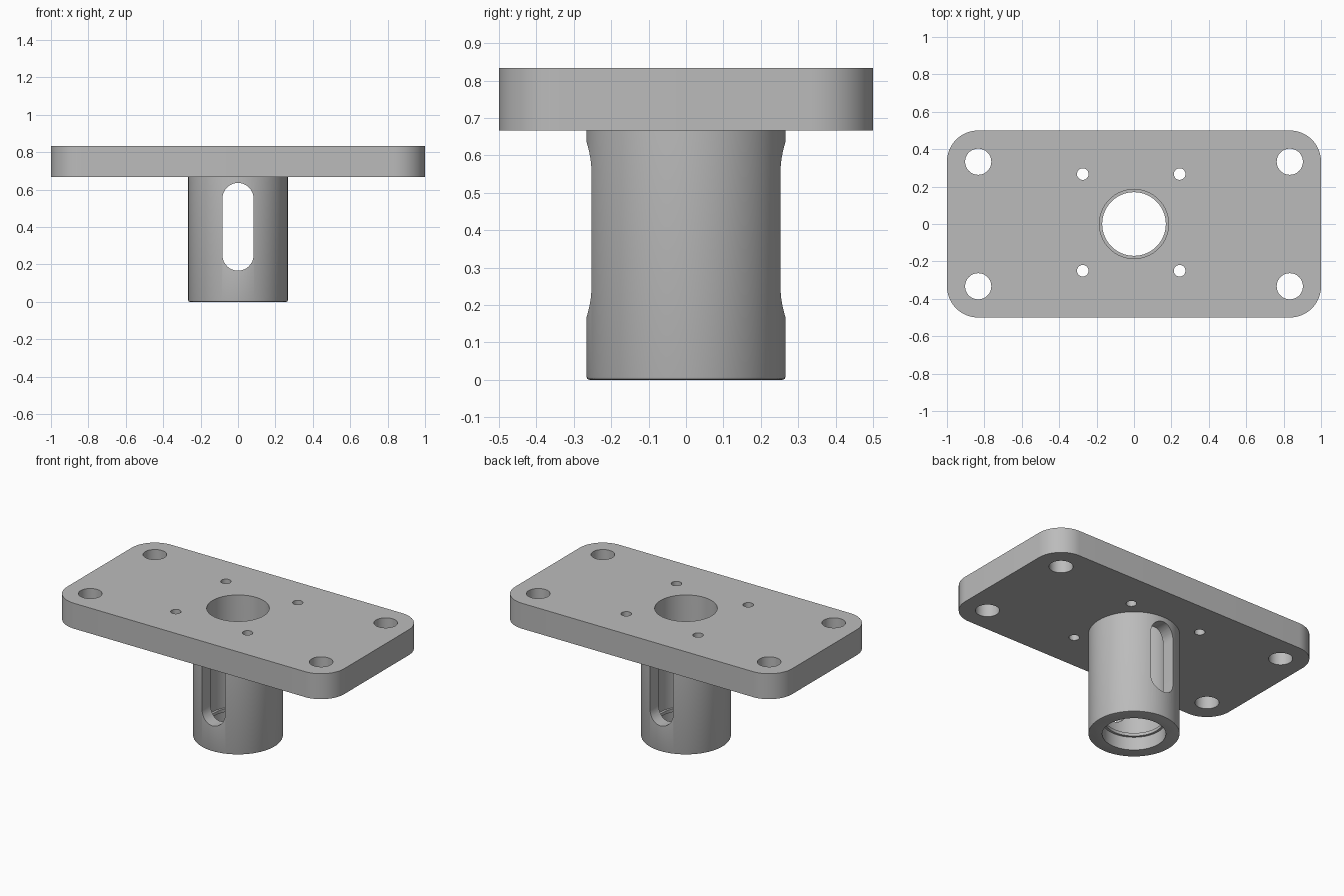
import bpy
import bmesh
from math import cos, sin, pi, radians

# Remove the default cube
cube = bpy.data.objects.get("Cube")
if cube:
    bpy.data.objects.remove(cube, do_unlink=True)

PLATE_BOTTOM, PLATE_TOP = 0.667, 0.833

# Single grey metal finish
grey = bpy.data.materials.new("grey_metal")
grey.use_nodes = True
colour = (0.5, 0.5, 0.5, 1)
grey.diffuse_color = colour
grey.node_tree.nodes["Principled BSDF"].inputs["Base Color"].default_value = colour


def finish(name, bm):
    bmesh.ops.recalc_face_normals(bm, faces=bm.faces)
    mesh = bpy.data.meshes.new(name)
    bm.to_mesh(mesh)
    bm.free()
    mesh.materials.append(grey)
    obj = bpy.data.objects.new(name, mesh)
    bpy.context.collection.objects.link(obj)
    return obj


def prism(name, outline, offset):
    """Extrude a closed outline of 3D points along an offset."""
    bm = bmesh.new()
    face = bm.faces.new([bm.verts.new(p) for p in outline])
    new = bmesh.ops.extrude_face_region(bm, geom=[face])["geom"]
    verts = [v for v in new if isinstance(v, bmesh.types.BMVert)]
    bmesh.ops.translate(bm, verts=verts, vec=offset)
    return finish(name, bm)


def lathe(name, profile, x=0, y=0, sides=96):
    """Solid of revolution from (radius, z) points, capped at both ends."""
    bm = bmesh.new()
    rings = [[bm.verts.new((x + r * cos(2 * pi * i / sides),
                            y + r * sin(2 * pi * i / sides), z))
              for i in range(sides)] for r, z in profile]
    for low, high in zip(rings, rings[1:]):
        for i in range(sides):
            j = (i + 1) % sides
            bm.faces.new((low[i], low[j], high[j], high[i]))
    bm.faces.new(rings[0])
    bm.faces.new(rings[-1])
    return finish(name, bm)


def combine(target, tool, operation):
    mod = target.modifiers.new(operation.lower(), "BOOLEAN")
    mod.operation = operation
    mod.solver = "EXACT"
    mod.object = tool
    tool.hide_render = True
    bpy.context.view_layer.objects.active = target
    bpy.ops.object.modifier_apply(modifier=mod.name)
    bpy.data.objects.remove(tool, do_unlink=True)


# Rounded rectangular plate
corner, steps = 0.167, 16
outline = []
for quarter, (sx, sy) in enumerate([(1, 1), (-1, 1), (-1, -1), (1, -1)]):
    for i in range(steps + 1):
        a = (quarter + i / steps) * pi / 2
        outline.append((sx * (1 - corner) + corner * cos(a),
                        sy * (0.5 - corner) + corner * sin(a), PLATE_BOTTOM))
flange = prism("mounting_flange", outline, (0, 0, PLATE_TOP - PLATE_BOTTOM))

# Round post with a softened lower rim
post = lathe("post", [(0.258, 0), (0.264, 0.002), (0.266, 0.008), (0.266, 0.70)])
combine(flange, post, "UNION")

# Stepped bore with a thin retaining lip near the bottom
bore = lathe("bore_cutter", [(0.185, -0.1), (0.185, 0.085), (0.17, 0.085),
                             (0.17, 0.105), (0.185, 0.105), (0.185, 1)])
combine(flange, bore, "DIFFERENCE")

# Long slot through the front and back of the post
radius, low, high = 0.083, 0.25, 0.553
slot = []
for centre, start in ((high, 0), (low, pi)):
    for i in range(25):
        a = start + pi * i / 24
        slot.append((radius * cos(a), -0.4, centre + radius * sin(a)))
combine(flange, prism("slot_cutter", slot, (0, 0.8, 0)), "DIFFERENCE")

# Corner bolt holes and the smaller, slightly offset inner holes
holes = [(sx * 0.833, sy * 0.333, 0.07) for sx in (-1, 1) for sy in (-1, 1)]
holes += [(x, y, 0.031) for x in (-0.274, 0.244) for y in (-0.25, 0.267)]
for x, y, r in holes:
    drill = lathe("drill", [(r, 0.6), (r, 0.9)], x, y, 48)
    combine(flange, drill, "DIFFERENCE")

# Smooth curved walls, crisp edges
bpy.ops.object.select_all(action="DESELECT")
flange.select_set(True)
bpy.context.view_layer.objects.active = flange
bpy.ops.object.shade_smooth_by_angle(angle=radians(30))
